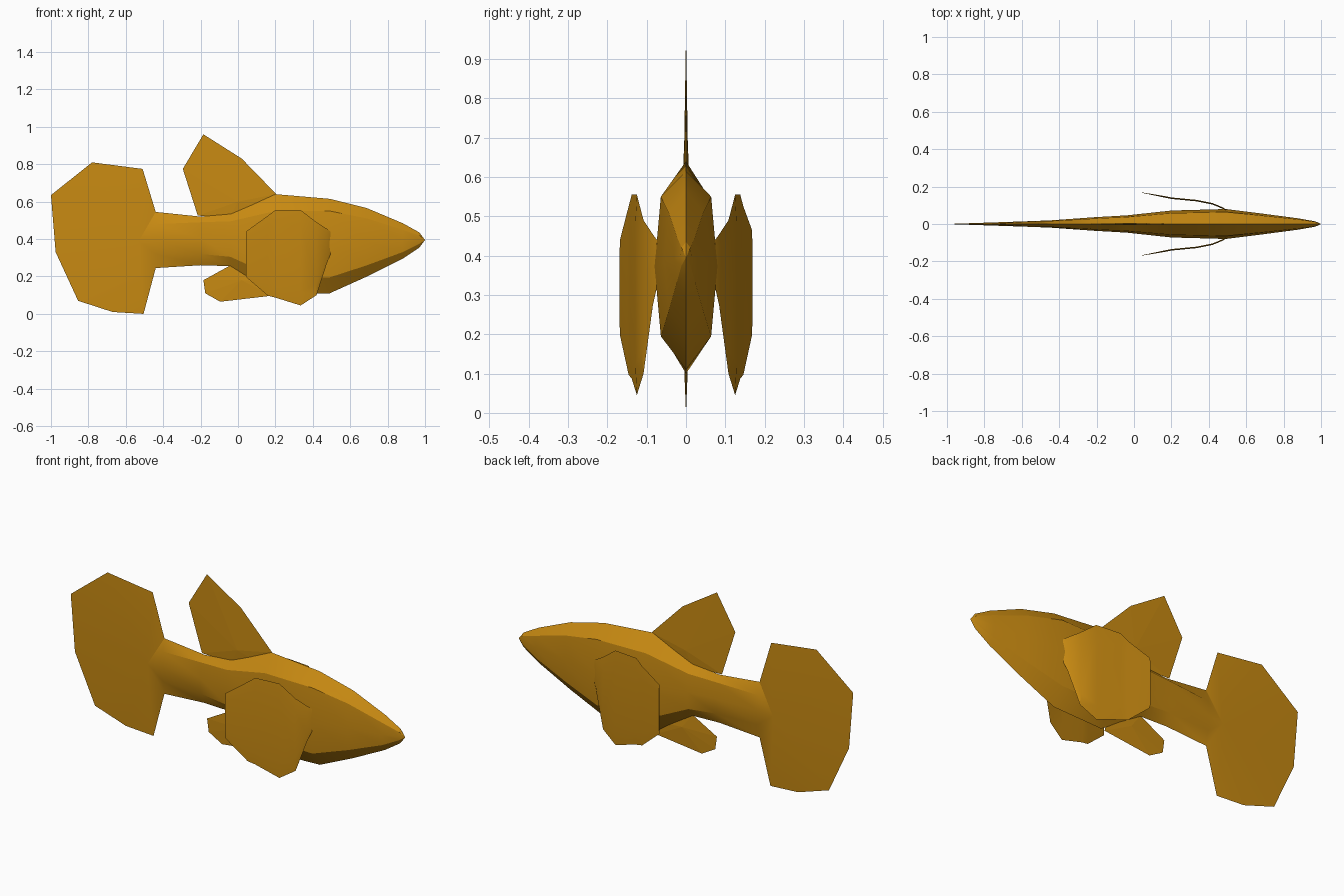
import bpy, bmesh

if "Cube" in bpy.data.objects:
    bpy.data.objects.remove(bpy.data.objects["Cube"])

gold = bpy.data.materials.new("golden_scales")
gold.diffuse_color = (0.58, 0.255, 0.006, 1)
gold.use_nodes = True
gold.node_tree.nodes["Principled BSDF"].inputs["Base Color"].default_value = gold.diffuse_color


def finish(bm, name, smooth=False):
    bmesh.ops.recalc_face_normals(bm, faces=bm.faces)
    mesh = bpy.data.meshes.new(name)
    bm.to_mesh(mesh)
    bm.free()
    mesh.materials.append(gold)
    obj = bpy.data.objects.new(name, mesh)
    bpy.context.collection.objects.link(obj)
    if smooth:
        bpy.context.view_layer.objects.active = obj
        obj.select_set(True)
        bpy.ops.object.shade_smooth_by_angle(angle=0.35)
        obj.select_set(False)
    return obj


# Body: eight-sided rings (x, top, upper edge, lower edge, bottom, half width)
rings = [
    (0.97, 0.435, 0.42, 0.375, 0.355, 0.014),
    (0.88, 0.485, 0.45, 0.33, 0.295, 0.03),
    (0.69, 0.565, 0.51, 0.26, 0.20, 0.055),
    (0.49, 0.615, 0.55, 0.195, 0.11, 0.08),
    (0.20, 0.64, 0.55, 0.195, 0.10, 0.072),
    (-0.04, 0.535, 0.495, 0.305, 0.255, 0.046),
    (-0.20, 0.52, 0.49, 0.32, 0.26, 0.037),
    (-0.44, 0.545, 0.48, 0.32, 0.245, 0.020),
]
# Tail outline, from the top of the last ring around to its bottom
tail = [(-0.51, 0.775), (-0.78, 0.81), (-1.0, 0.635), (-0.975, 0.33),
        (-0.855, 0.07), (-0.67, 0.01), (-0.505, 0.0)]

bm = bmesh.new()
loops = []
for x, top, up, low, bot, w in rings:
    mid = (up + low) / 2
    pts = [(0, top), (0.8 * w, up), (w, mid), (0.8 * w, low),
           (0, bot), (-0.8 * w, low), (-w, mid), (-0.8 * w, up)]
    loops.append([bm.verts.new((x, y, z)) for y, z in pts])
for a, b in zip(loops, loops[1:]):
    for i in range(8):
        j = (i + 1) % 8
        bm.faces.new((a[i], a[j], b[j], b[i]))
# Nose tip
nose = bm.verts.new((1.0, 0, 0.395))
for i in range(8):
    bm.faces.new((nose, loops[0][i], loops[0][(i + 1) % 8]))
# Tail fin: a fan around a raised hub on each side
rim = [bm.verts.new((x, 0, z)) for x, z in tail]
end = loops[-1]
for side, root in ((1, [end[4], end[3], end[2], end[1], end[0]]),
                   (-1, [end[4], end[5], end[6], end[7], end[0]])):
    hub = bm.verts.new((-0.53, 0.016 * side, 0.39))
    loop = root + rim
    for i, v in enumerate(loop):
        bm.faces.new((hub, v, loop[(i + 1) % len(loop)]))
finish(bm, "body_and_tail", True)


# Upright fins: sharp-edged blades, thick only at the root
def blade(name, outline, root):
    bm = bmesh.new()
    rim = [bm.verts.new((x, 0, z)) for x, z in outline]
    for y in (-0.006, 0.006):
        hub = bm.verts.new((root[0], y, root[1]))
        for i, v in enumerate(rim):
            bm.faces.new((hub, v, rim[(i + 1) % len(rim)]))
    finish(bm, name)


blade("dorsal_fin", [(-0.215, 0.525), (-0.295, 0.775), (-0.185, 0.96), (0.02, 0.83),
                     (0.205, 0.64), (0.10, 0.57), (-0.04, 0.52)], (0.0, 0.60))
blade("belly_fin", [(-0.04, 0.26), (-0.185, 0.18), (-0.175, 0.11), (-0.095, 0.065),
                    (0.18, 0.097), (0.16, 0.17)], (0.02, 0.18))

# Side fins: curved thin shells in vertical strips (x, y, bottom, top)
strips = [(0.495, 0.074, 0.32, 0.44), (0.475, 0.085, 0.27, 0.455), (0.42, 0.108, 0.10, 0.49),
          (0.335, 0.125, 0.045, 0.555), (0.20, 0.138, 0.087, 0.555), (0.16, 0.146, 0.097, 0.525),
          (0.042, 0.168, 0.198, 0.44)]
for side, name in ((-1, "right_side_fin"), (1, "left_side_fin")):
    bm = bmesh.new()
    cols = []
    for i, (x, y, bot, top) in enumerate(strips):
        bulge = 0.004 if 0 < i < len(strips) - 1 else 0.001
        if side == 1 and i == len(strips) - 1:
            top = 0.495 - 0.03
        h = 0.15 * (top - bot)
        pts = [(y, bot), (y + bulge, bot + h), (y + bulge, top - h),
               (y, top), (y - bulge, top - h), (y - bulge, bot + h)]
        cols.append([bm.verts.new((x, side * py, z)) for py, z in pts])
    for a, b in zip(cols, cols[1:]):
        for i in range(6):
            j = (i + 1) % 6
            bm.faces.new((a[i], a[j], b[j], b[i]))
    bm.faces.new(cols[0])
    bm.faces.new(cols[-1])
    finish(bm, name, True)
